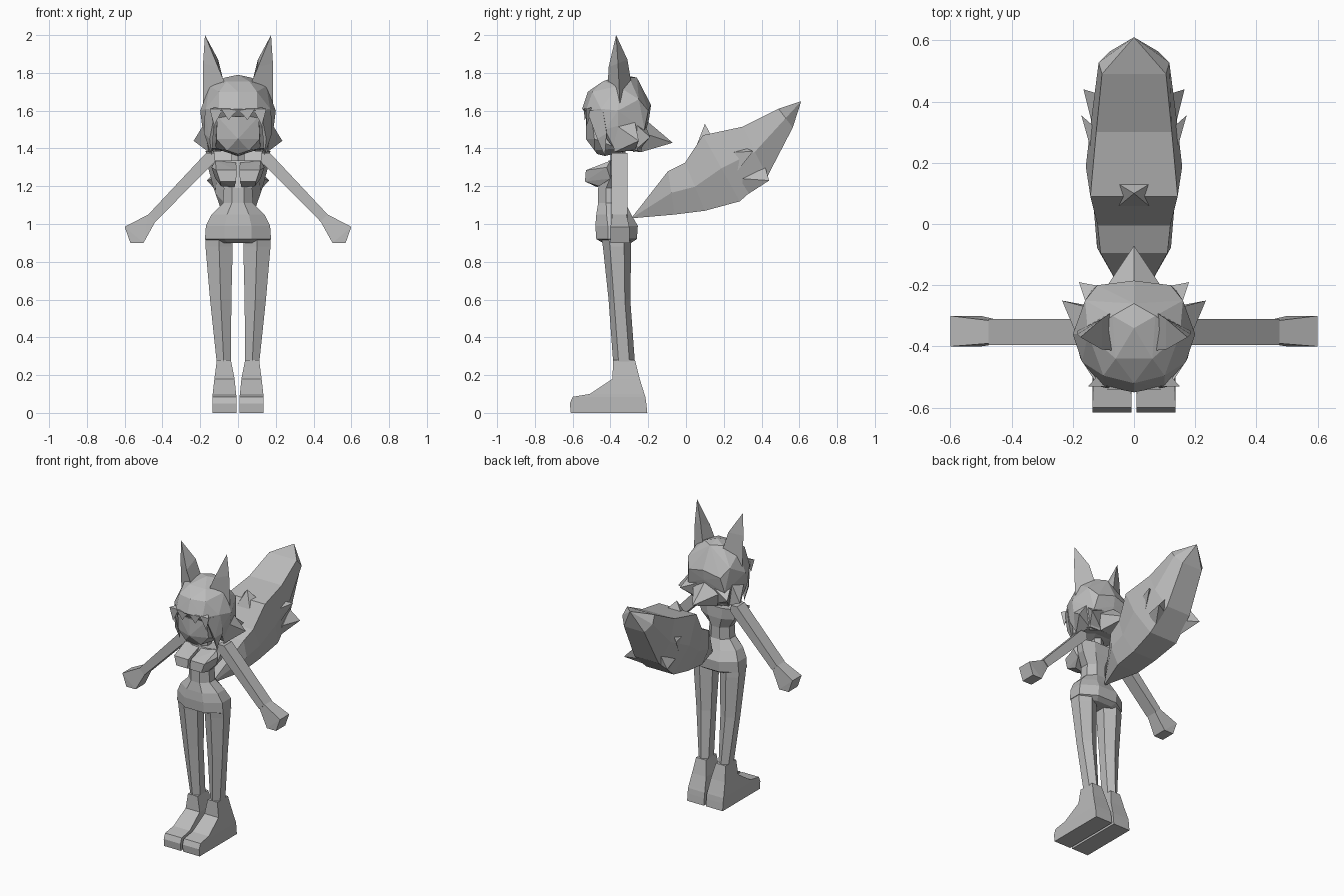
import bpy, bmesh, math
from mathutils import Vector

grey = bpy.data.materials.new("plain grey")
grey.diffuse_color = (0.5, 0.5, 0.5, 1)


def finish(name, bm, mirror):
    bmesh.ops.recalc_face_normals(bm, faces=bm.faces)
    me = bpy.data.meshes.new(name)
    bm.to_mesh(me)
    bm.free()
    me.materials.append(grey)
    ob = bpy.data.objects.new(name, me)
    bpy.context.collection.objects.link(ob)
    if mirror:
        ob.modifiers.new("mirror", 'MIRROR').use_mirror_merge = False
    return ob


def hull(name, pts, mirror=False, both=False):
    """Convex solid round the points; both = add the points reflected in x."""
    bm = bmesh.new()
    pts = list(pts)
    if both:
        pts += [(-x, y, z) for x, y, z in pts if x > 0]
    for p in pts:
        bm.verts.new(p)
    res = bmesh.ops.convex_hull(bm, input=bm.verts[:])
    loose = [v for v in bm.verts if not v.link_faces]
    bmesh.ops.delete(bm, geom=loose, context='VERTS')
    return finish(name, bm, mirror)


def loft(name, rings, mirror=False):
    """Skin a list of equal-length rings; a one-point ring makes a tip."""
    bm = bmesh.new()
    vs = [[bm.verts.new(p) for p in r] for r in rings]
    for a, b in zip(vs, vs[1:]):
        n = max(len(a), len(b))
        for i in range(n):
            j = (i + 1) % n
            if len(a) == 1:
                bm.faces.new((a[0], b[j], b[i]))
            elif len(b) == 1:
                bm.faces.new((a[i], a[j], b[0]))
            else:
                bm.faces.new((a[i], a[j], b[j], b[i]))
    for r in (vs[0], vs[-1]):
        if len(r) > 2:
            bm.faces.new(r)
    return finish(name, bm, mirror)


def ring(z, x0, x1, y0, y1, n):
    """Regular n-gon stretched to fill the given box."""
    a = [math.tau * (i + 0.5) / n for i in range(n)]
    mx, my = max(map(math.cos, a)), max(map(math.sin, a))
    return [((x0 + x1) / 2 + (x1 - x0) / 2 * math.cos(t) / mx,
             (y0 + y1) / 2 + (y1 - y0) / 2 * math.sin(t) / my, z) for t in a]


# Shoes
loft("shoe", [ring(*r, 4) for r in (
    (0.0, .008, .135, -.61, -.205), (.05, .008, .135, -.615, -.21),
    (.085, .008, .135, -.60, -.215), (.10, .010, .134, -.51, -.22),
    (.18, .018, .125, -.39, -.245), (.28, .038, .112, -.385, -.27))], True)

# Legs
loft("leg", [ring(*r, 6) for r in (
    (.26, .038, .112, -.385, -.27), (.6, .035, .148, -.41, -.295),
    (.88, .028, .172, -.44, -.29), (.94, .03, .172, -.45, -.29))], True)

# Hips, waist and upper body
loft("torso", [ring(z, -w, w, a, b, 8) for z, w, a, b in (
    (.90, .135, -.44, -.29), (.92, .175, -.475, -.26), (.99, .17, -.48, -.255),
    (1.05, .14, -.475, -.29), (1.11, .08, -.465, -.32),
    (1.19, .075, -.465, -.32), (1.26, .125, -.43, -.31),
    (1.335, .145, -.41, -.31))])
hull("chest", [(.008, -.53, 1.285), (.115, -.53, 1.285), (.01, -.535, 1.225),
               (.095, -.535, 1.225), (.02, -.47, 1.195), (.09, -.46, 1.2),
               (.14, -.42, 1.30), (.12, -.40, 1.24), (.01, -.40, 1.33),
               (.12, -.40, 1.335)], True)
loft("neck", [ring(z, -.035, .035, -.40, -.32, 6) for z in (1.31, 1.42)])

# Arms and hands
def slab(outline, y0, y1):
    return [(x, y, z) for x, z in outline for y in (y0, y1)]


hull("arm", slab([(.17, 1.375), (.125, 1.375), (.12, 1.33), (.475, 1.05), (.438, 1.012)],
                 -.395, -.31), True)
hull("hand", slab([(.475, 1.05), (.438, 1.012)], -.39, -.315)
     + slab([(.50, .90), (.57, .90), (.60, .985)], -.40, -.30), True)

# Head: face below, hair volume above
hull("face", [(0, -.53, 1.57), (.11, -.50, 1.57), (.115, -.485, 1.45),
              (0, -.53, 1.45), (.06, -.485, 1.39), (0, -.47, 1.37),
              (0, -.43, 1.36), (.12, -.36, 1.40), (.06, -.30, 1.39)], both=True)
hull("hair", [(0, -.34, 1.79), (0, -.26, 1.775), (.07, -.30, 1.775),
              (.06, -.44, 1.755), (.15, -.36, 1.73), (0, -.52, 1.70),
              (.10, -.495, 1.70), (0, -.55, 1.61), (.10, -.53, 1.60),
              (.17, -.45, 1.61), (.20, -.36, 1.60), (.19, -.36, 1.52),
              (.16, -.25, 1.66), (0, -.185, 1.63), (.12, -.20, 1.60),
              (0, -.195, 1.56), (.14, -.22, 1.50), (.17, -.43, 1.50),
              (.14, -.26, 1.39), (.155, -.38, 1.40), (0, -.24, 1.38)], both=True)

# Hair points: fringe, side locks and tufts
for i, (x, w, tip) in enumerate(((-.115, .035, 1.52), (-.045, .045, 1.55),
                                 (.045, .045, 1.55), (.115, .035, 1.52))):
    y = -.548 + abs(x) * .15
    hull(f"fringe_{i + 1}", [(x - w, y, 1.61), (x + w, y, 1.61),
                             (x, y + .04, 1.62), (x * 1.1, y + .005, tip)])
hull("side_lock", [(.12, -.525, 1.60), (.175, -.44, 1.60), (.13, -.43, 1.58),
                   (.18, -.42, 1.48), (.15, -.47, 1.45), (.14, -.43, 1.36)], True)
hull("side_tuft", [(.18, -.38, 1.53), (.16, -.27, 1.54), (.155, -.38, 1.38),
                   (.13, -.27, 1.39), (.235, -.25, 1.44)], True)
hull("back_corner_tuft", [(.15, -.28, 1.54), (.05, -.215, 1.52), (.13, -.28, 1.38),
                          (.05, -.25, 1.39), (.18, -.19, 1.46)], True)
hull("back_tuft", [(0, -.20, 1.54), (.10, -.22, 1.48), (.07, -.24, 1.38),
                   (0, -.07, 1.43)], both=True)

# Ears
loft("ear", [[(.185, -.35, 1.64), (.06, -.28, 1.69), (.05, -.415, 1.70)],
             [(.185, -.36, 1.85), (.105, -.31, 1.87), (.105, -.41, 1.83)],
             [(.175, -.37, 2.0)]], True)

# Tail: each section has an upper and lower (y, z) and a half width
rings = [[(0, -.29, 1.03)]]
for u, l, w in (((-.095, 1.28), (-.06, 1.05), .115),
                ((-.005, 1.325), (.10, 1.07), .125),
                ((.09, 1.47), (.285, 1.12), .15),
                ((.30, 1.515), (.43, 1.25), .13),
                ((.49, 1.61), (.565, 1.51), .11)):
    m = [(a + b) / 2 for a, b in zip(u, l)]
    rings.append([(-w * .95, *u), (w * .95, *u), (w * 1.05, *m),
                  (w * .7, *l), (-w * .7, *l), (-w * 1.05, *m)])
rings.append([(0, .61, 1.65)])
loft("tail", rings)

# Fur points on the tail
hull("tail_top_spike", [(.06, 0.05, 1.40), (.05, .13, 1.475), (0, .10, 1.53)], both=True)
hull("tail_side_spike", [(.12, .17, 1.375), (.12, .24, 1.24), (.11, .30, 1.41),
                         (.172, .355, 1.385)], True)
hull("tail_low_spike", [(.08, .30, 1.14), (.13, .30, 1.24), (.10, .42, 1.30),
                        (.05, .38, 1.22), (.165, .44, 1.23)], True)
